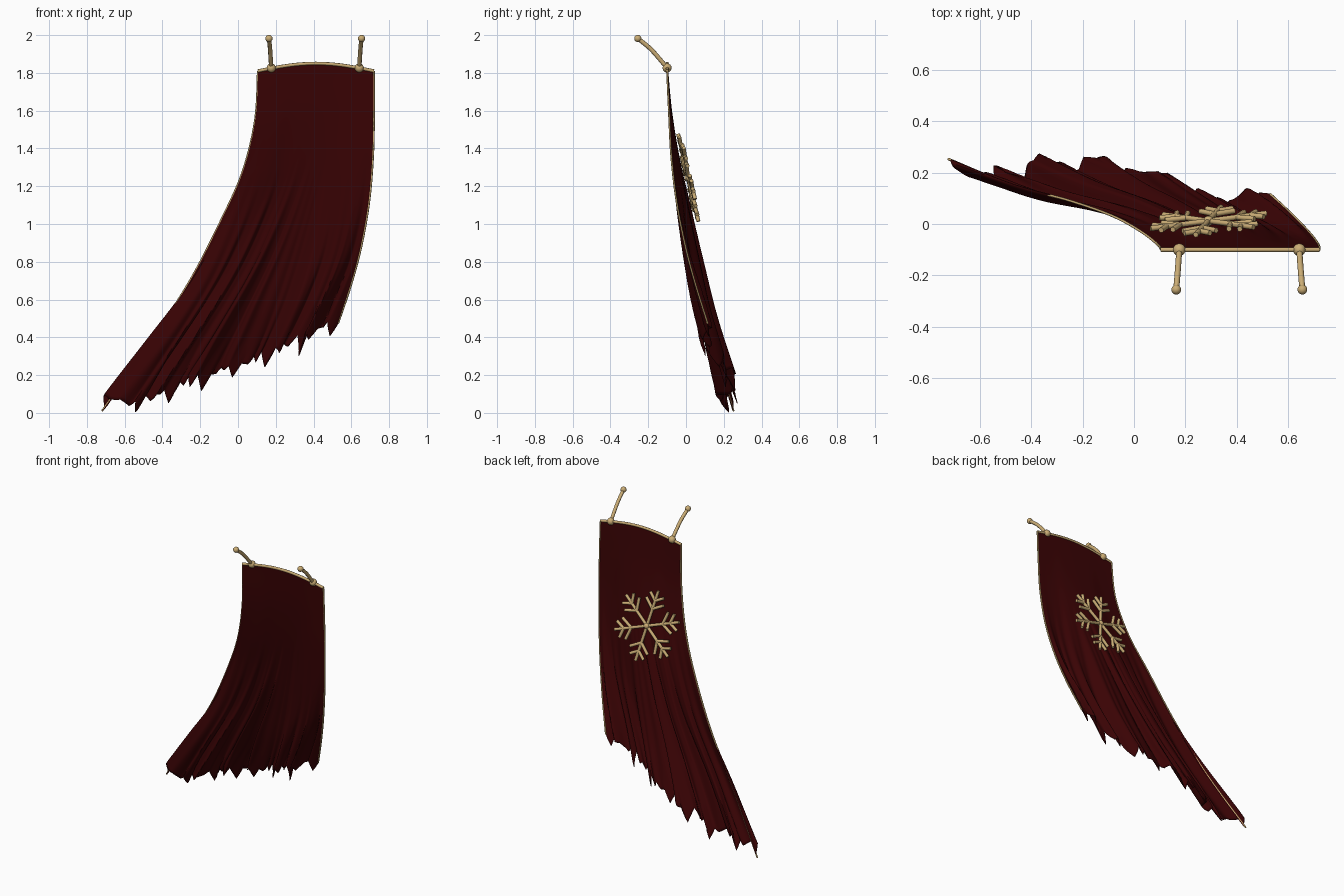
import bpy, bmesh, math, random
from mathutils import Vector

if "Cube" in bpy.data.objects:
    bpy.data.objects.remove(bpy.data.objects["Cube"])

random.seed(11)


def material(name, rgb):
    m = bpy.data.materials.new(name)
    m.diffuse_color = (*rgb, 1)
    m.use_nodes = True
    m.node_tree.nodes["Principled BSDF"].inputs["Base Color"].default_value = m.diffuse_color
    return m


RED = material("dark red cloth", (0.042, 0.0009, 0.0013))
GOLD = material("pale gold", (0.60, 0.42, 0.18))


def spline(points, t):
    """Catmull-Rom value along evenly spaced points, t in 0..1."""
    n = len(points) - 1
    i = min(int(t * n), n - 1)
    f = t * n - i
    p = [Vector(points[max(0, min(n, k))]) for k in (i - 1, i, i + 1, i + 2)]
    return 0.5 * (2 * p[1] + (p[2] - p[0]) * f
                  + (2 * p[0] - 5 * p[1] + 4 * p[2] - p[3]) * f ** 2
                  + (3 * p[1] - p[0] - 3 * p[2] + p[3]) * f ** 3)


def smooth(a, b, t):
    t = max(0, min(1, (t - a) / (b - a)))
    return t * t * (3 - 2 * t)


# side edges of the cloth, top to bottom
LEFT = [(.105, -.10, 1.81), (.09, -.08, 1.55), (.025, -.03, 1.28), (-.085, .03, 1.03),
        (-.255, .09, .70), (-.475, .15, .36), (-.72, .25, .01)]
RIGHT = [(.72, -.10, 1.81), (.72, -.09, 1.59), (.715, -.078, 1.36), (.695, -.05, 1.12),
         (.655, -.005, .89), (.60, .05, .68), (.53, .115, .47)]
# large billows along the bottom edge
BILLOW = [(b, 0) for b in (0, -.035, -.035, .03, .035, .045, .035, .01, -.045, -.035, 0)]

# ragged hem: alternating tips and notches, some tips much longer
TEETH = 44
RAG = []
for i in range(TEETH + 1):
    if i % 2 == 0:
        RAG.append(random.uniform(-.01, .03))
    else:
        RAG.append(-random.uniform(.065, .09) if i % 6 == 1 else -random.uniform(.01, .04))
RAG[0] = RAG[-1] = 0


def rag(u):
    i = min(int(u * TEETH), TEETH - 1)
    f = u * TEETH - i
    return (RAG[i] * (1 - f) + RAG[i + 1] * f) * smooth(0, .15, u)


def cloth(u, v):
    p = spline(LEFT, v).lerp(spline(RIGHT, v), u)
    arch = math.sin(math.pi * u)
    edge = smooth(0, .07, u) * smooth(0, .07, 1 - u)
    p.z += .04 * arch * (1 - v) - .012 * arch * v
    p.y += .013 * arch * math.sin(math.pi * v) + spline(BILLOW, u).x * v ** 1.8
    # pleats that deepen downwards
    w = u + .03 * math.sin(5 * v + 9 * u)
    pleat = 1.3 * math.sin(41 * w + 1) + .7 * math.sin(67 * w + 1.3) + .35 * math.sin(113 * w + 2)
    depth = smooth(.3, 1, v) * edge
    p.y += .017 * pleat * depth
    p.x += .010 * math.cos(53 * w) * depth
    # rolled fold beside the long edge
    roll = math.exp(-((u - .05) / .035) ** 2) * smooth(.5, 1, v) * smooth(0, .04, u)
    p += Vector((-.05, -.005, .06)) * roll
    # raised corner at the short edge, then the torn tips
    p.z += .035 * math.exp(-((u - .94) / .04) ** 2) * smooth(.7, 1, v)
    p += Vector((.2, -.2, 1)) * rag(u) * smooth(.85, 1, v)
    p.z = max(p.z, .004)
    return p


def finish(ob, mat, angle=50):
    ob.data.materials.clear()
    ob.data.materials.append(mat)
    bpy.ops.object.select_all(action='DESELECT')
    ob.select_set(True)
    bpy.context.view_layer.objects.active = ob
    if ob.type == 'CURVE':
        bpy.ops.object.convert(target='MESH')
        ob = bpy.context.object
    bpy.ops.object.shade_smooth_by_angle(angle=math.radians(angle))
    return ob


def tubes(name, paths, radius):
    """Round gold rods along each list of points."""
    cu = bpy.data.curves.new(name, 'CURVE')
    cu.dimensions = '3D'
    cu.bevel_depth = radius
    cu.bevel_resolution = 2
    cu.use_fill_caps = True
    for pts in paths:
        s = cu.splines.new('POLY')
        s.points.add(len(pts) - 1)
        for sp, p in zip(s.points, pts):
            sp.co = (*p, 1)
    ob = bpy.data.objects.new(name, cu)
    bpy.context.collection.objects.link(ob)
    return finish(ob, GOLD)


def ball(name, centre, radius):
    bpy.ops.mesh.primitive_uv_sphere_add(segments=20, ring_count=12, radius=radius,
                                         location=centre)
    ob = bpy.context.object
    ob.name = name
    finish(ob, GOLD)


# cape cloth
NU, NV = TEETH * 4, 70
bm = bmesh.new()
grid = [[bm.verts.new(cloth(i / NU, j / NV)) for i in range(NU + 1)] for j in range(NV + 1)]
for j in range(NV):
    for i in range(NU):
        bm.faces.new((grid[j][i], grid[j + 1][i], grid[j + 1][i + 1], grid[j][i + 1]))
me = bpy.data.meshes.new("cape_cloth")
bm.to_mesh(me)
bm.free()
cape = bpy.data.objects.new("cape_cloth", me)
bpy.context.collection.objects.link(cape)
finish(cape, RED, 60)
solid = cape.modifiers.new("thickness", 'SOLIDIFY')
solid.thickness = .005
solid.offset = 0

# gold trim on the top and sides
tubes("collar_rod", [[cloth(i / 40, 0) for i in range(41)]], .009)
for name, u, back in (("left_trim", 0, .002), ("right_trim", 1, 0)):
    tubes(name, [[cloth(u, i / 50) + Vector((0, back, 0)) for i in range(51)]], .005)

# shoulder pins
for side, s in (("left", -1), ("right", 1)):
    base = Vector((.409 + s * .233, -.10, 1.826))
    tip = Vector((.409 + s * .245, -.255, 1.982))
    bend = base.lerp(tip, .5) + Vector((0, -.005, .018))
    tubes(side + "_pin", [[spline([base, bend, tip], i / 10) for i in range(11)]], .0115)
    ball(side + "_pin_base", base, .024)
    ball(side + "_pin_tip", tip, .019)

# snowflake emblem on the back, turned slightly
CENTRE = Vector((.289, .012, 1.245))
TURN = math.radians(-18)


def flake_point(a, b):
    return CENTRE + Vector((a, .06 * a - .22 * b, b))


def ray(start, angle, length):
    return start[0] + length * math.cos(angle), start[1] + length * math.sin(angle)


sticks = []
for k in range(6):
    ang = k * math.pi / 3 + TURN
    sticks.append([(0, 0), ray((0, 0), ang, .236)])
    for dist, length in ((.115, .085), (.17, .065)):
        root = ray((0, 0), ang, dist)
        for s in (-1, 1):
            sticks.append([root, ray(root, ang + s * math.radians(52), length)])
tubes("snowflake", [[flake_point(*p) for p in st] for st in sticks], .0105)
ball("snowflake_hub", CENTRE, .02)
